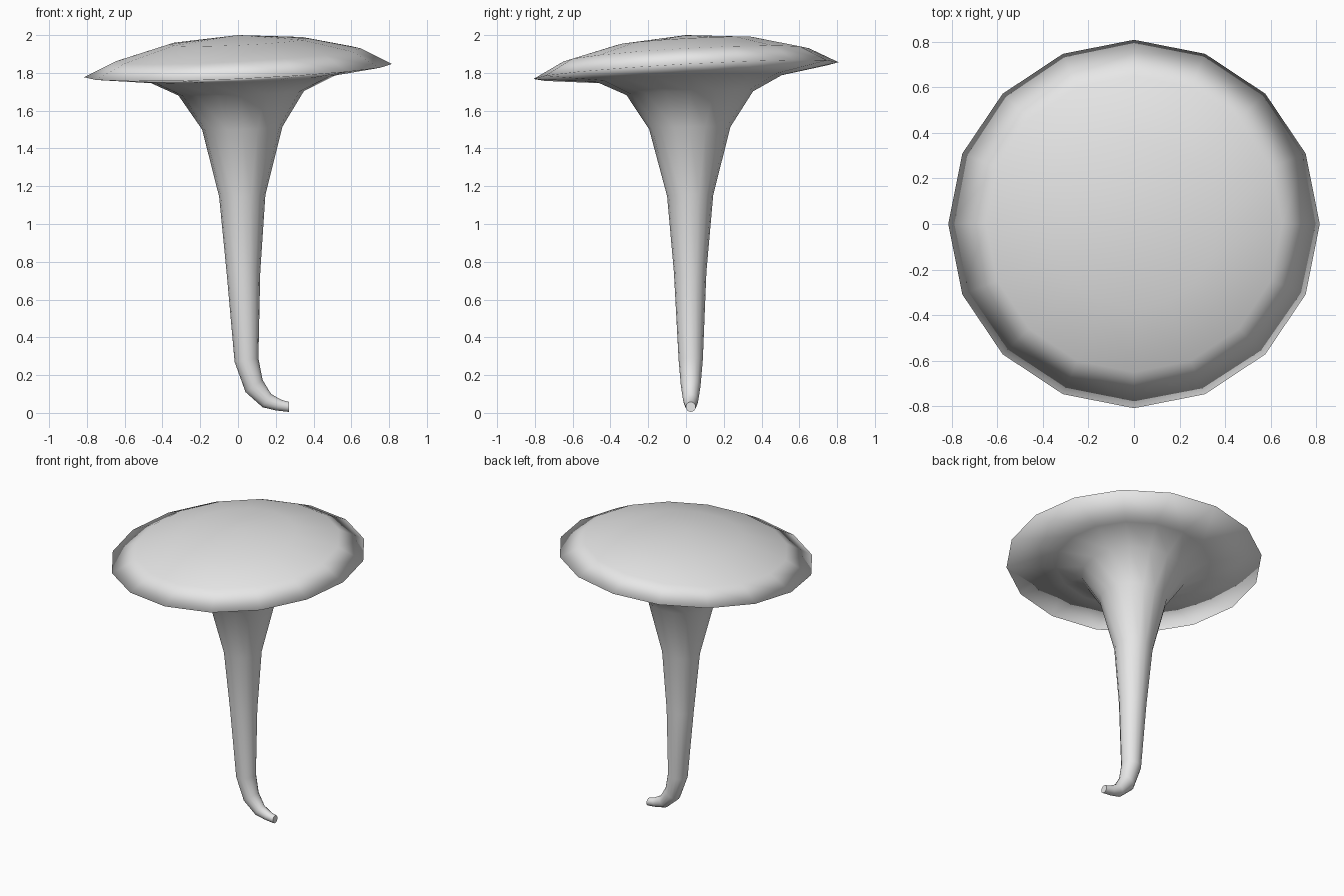
import bpy, bmesh, math
from mathutils import Vector

cube = bpy.data.objects.get("Cube")
if cube:
    bpy.data.objects.remove(cube)

SIDES = 16

grey = bpy.data.materials.new("plain_grey")
grey.use_nodes = True
colour = (0.8, 0.8, 0.8, 1)
grey.diffuse_color = colour
grey.node_tree.nodes["Principled BSDF"].inputs["Base Color"].default_value = colour

# Each ring: right-hand edge (x, z), left-hand edge (x, z), y centre, y radius, y slope
CAP = [
    (-0.37, 1.95, 0.37, 1.983, 0, 0.37, 0.055),
    (-0.65, 1.86, 0.65, 1.93, 0, 0.65, 0.055),
    (-0.815, 1.777, 0.815, 1.847, 0, 0.808, 0.055),
]
FLARE = [
    (-0.47, 1.75, 0.52, 1.79, 0.02, 0.49, 0.04),
    (-0.315, 1.68, 0.35, 1.705, 0.02, 0.335, 0.03),
    (-0.19, 1.5, 0.235, 1.515, 0.02, 0.215, 0.03),
]
STEM = [
    (-0.1, 1.145, 0.145, 1.155, 0.022, 0.122, 0.02),
    (-0.06, 0.74, 0.118, 0.75, 0.022, 0.086, 0),
    (-0.018, 0.27, 0.108, 0.29, 0.025, 0.064, 0),
    (0.04, 0.11, 0.13, 0.175, 0.025, 0.052, 0),
    (0.13, 0.03, 0.175, 0.1, 0.025, 0.04, 0),
    (0.2, 0.013, 0.23, 0.069, 0.025, 0.031, 0),
    (0.27, 0.005, 0.27, 0.058, 0.025, 0.026, 0),
]


def add_ring(bm, xa, za, xb, zb, yc, ry, slope):
    """Tilted ellipse spanning two edge points."""
    centre = Vector(((xa + xb) / 2, yc, (za + zb) / 2))
    across = Vector(((xb - xa) / 2, 0, (zb - za) / 2))
    depth = Vector((0, ry, ry * slope))
    angles = [math.tau * i / SIDES for i in range(SIDES)]
    return [bm.verts.new(centre + across * math.cos(a) + depth * math.sin(a))
            for a in angles]


bm = bmesh.new()
rings = [add_ring(bm, *r) for r in CAP + FLARE + STEM]

# Domed top
apex = bm.verts.new((0, 0, 2))
for i in range(SIDES):
    bm.faces.new((apex, rings[0][i], rings[0][(i + 1) % SIDES]))

# Skin of cap, flare and hooked stem
for upper, lower in zip(rings, rings[1:]):
    for i in range(SIDES):
        j = (i + 1) % SIDES
        bm.faces.new((upper[i], lower[i], lower[j], upper[j]))

# Blunt tip
tip = bm.faces.new(rings[-1])
bmesh.ops.recalc_face_normals(bm, faces=bm.faces)
for face in bm.faces:
    face.smooth = face is not tip

mesh = bpy.data.meshes.new("cap_and_stem")
bm.to_mesh(mesh)
bm.free()
mesh.materials.append(grey)
body = bpy.data.objects.new("cap_and_stem", mesh)
bpy.context.collection.objects.link(body)
